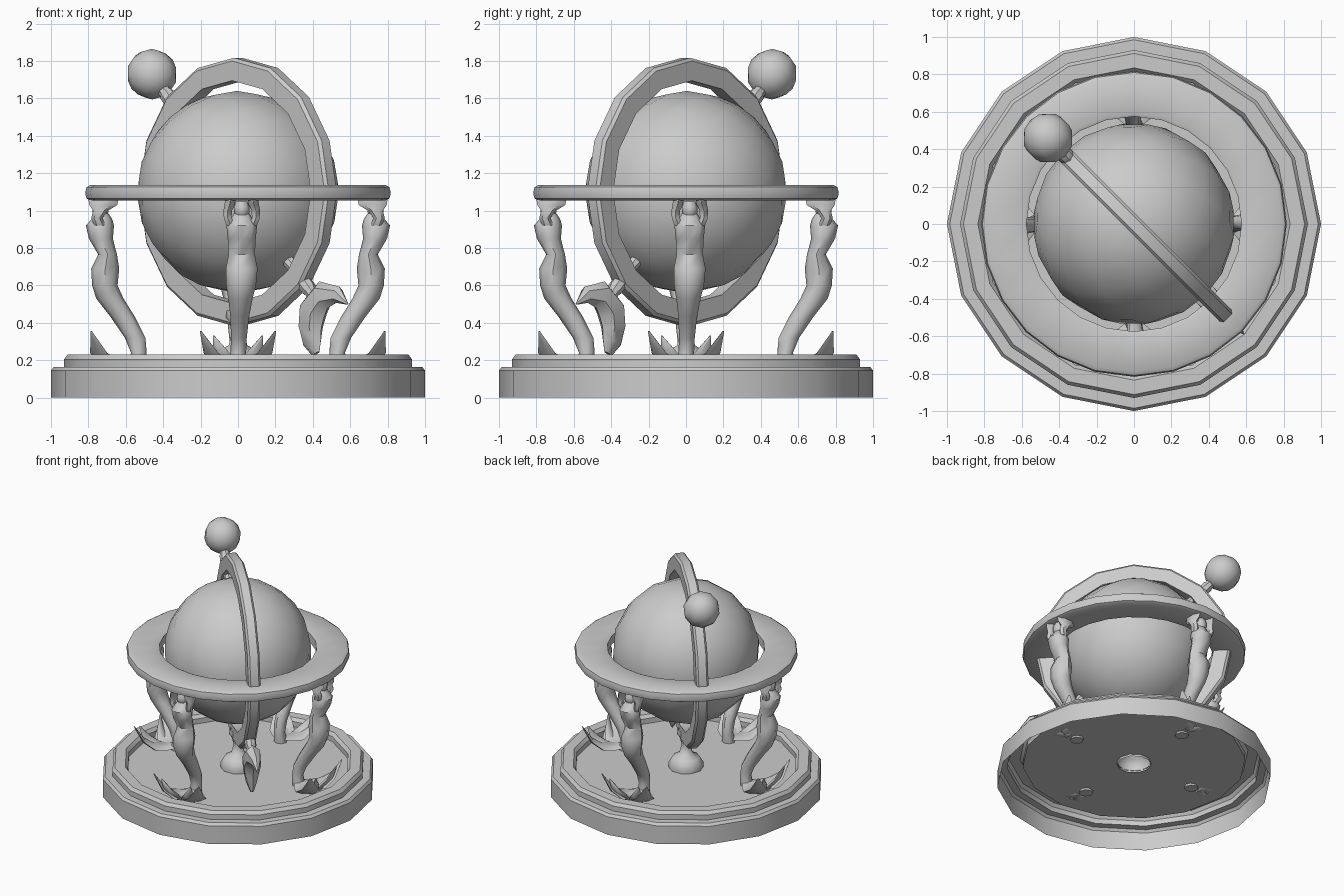
import bpy, bmesh
from math import sin, cos, pi, radians
from mathutils import Vector

if "Cube" in bpy.data.objects:
    bpy.data.objects.remove(bpy.data.objects["Cube"])

C = Vector((0, 0, 1.1))                      # globe centre
AXIS = Vector((-0.46, 0.46, 0.63)).normalized()
SIDE = Vector((1, -1, 0)).normalized()       # horizontal direction in the meridian plane
ACROSS = Vector((1, 1, 0)).normalized()      # normal of the meridian plane
UP = Vector((0, 0, 1))


def finish(name, bm, angle=35, loc=(0, 0, 0), axis=None):
    bmesh.ops.recalc_face_normals(bm, faces=bm.faces)
    me = bpy.data.meshes.new(name)
    bm.to_mesh(me)
    bm.free()
    ob = bpy.data.objects.new(name, me)
    bpy.context.collection.objects.link(ob)
    ob.location = loc
    if axis is not None:
        ob.rotation_euler = axis.to_track_quat('Z', 'Y').to_euler()
    bpy.ops.object.select_all(action='DESELECT')
    ob.select_set(True)
    bpy.context.view_layer.objects.active = ob
    bpy.ops.object.shade_smooth_by_angle(angle=radians(angle))
    return ob


def skin(bm, rings, wrap_rings=False, caps=True):
    vs = [[bm.verts.new(p) for p in r] for r in rings]
    m, n = len(vs), len(vs[0])
    for i in range(m if wrap_rings else m - 1):
        a, b = vs[i], vs[(i + 1) % m]
        for j in range(n):
            k = (j + 1) % n
            bm.faces.new((a[j], a[k], b[k], b[j]))
    if caps and not wrap_rings:
        bm.faces.new(vs[0])
        bm.faces.new(vs[-1])


def even(n):
    return [2 * pi * i / n for i in range(n)]


def lathe(name, profile, n, closed=False, caps=False, **kw):
    bm = bmesh.new()
    rings = [[(r * cos(a), r * sin(a), z) for a in even(n)] for r, z in profile]
    skin(bm, rings, wrap_rings=closed, caps=caps)
    return finish(name, bm, **kw)


def oval(c, u, v, n=8):
    return [Vector(c) + u * cos(a) + v * sin(a) for a in even(n)]


def ball(name, r, loc, seg, rings, axis=None):
    bm = bmesh.new()
    bmesh.ops.create_uvsphere(bm, u_segments=seg, v_segments=rings, radius=r)
    return finish(name, bm, 60, loc, axis)


# stepped base: sixteen-sided open shell with a sunken floor
lathe("base", [(1, 0), (1, .145), (.985, .165), (.93, .165), (.93, .205), (.912, .23),
               (.835, .23), (.815, .205), (.815, .165), (.12, .165)], 16)

# centre pillar under the meridian ring
lathe("pillar", [(.125, .15), (.13, .20), (.10, .25), (.05, .28), (.032, .35),
                 (.045, .40), (.065, .43), (.06, .47)], 10, angle=50)

# horizontal horizon ring
lathe("horizon_ring", [(.575, 1.06), (.575, 1.13), (.59, 1.137), (.79, 1.137), (.81, 1.125),
                       (.817, 1.095), (.81, 1.065), (.79, 1.055), (.59, 1.055)],
      24, closed=True, angle=40)

# globe, meridian ring and tilted axis
ball("globe", .54, C, 16, 12, AXIS)
lathe("meridian_ring", [(.595, -.045), (.595, .045), (.70, .045), (.717, .03),
                        (.717, -.03), (.70, -.045)],
      16, closed=True, loc=C, axis=ACROSS)
for nm, sgn, end in (("top_axle", 1, .84), ("bottom_axle", -1, .80)):
    lathe(nm, [(.035, .52), (.035, .55), (.03, .57), (.03, .69), (.042, .70),
               (.042, .75), (.035, .76), (.035, end)],
          8, caps=True, loc=C, axis=AXIS * sgn)
ball("finial_ball", .135, C + AXIS * .905, 10, 8, AXIS)

# crescent at the lower end of the axis: (side, z, half width, half thickness)
cres = [(.83, .50, .004, .004), (.755, .55, .045, .035), (.645, .55, .078, .06),
        (.57, .47, .09, .072), (.55, .38, .08, .06), (.56, .30, .07, .04),
        (.59, .235, .03, .012)]
pts = [SIDE * s + UP * z for s, z, _, _ in cres]
bm = bmesh.new()
loops = []
for i, (s, z, w, t) in enumerate(cres):
    d = (pts[min(i + 1, len(pts) - 1)] - pts[max(i - 1, 0)]).normalized()
    loops.append(oval(pts[i], d.cross(ACROSS) * w, ACROSS * t, 6))
skin(bm, loops)
finish("crescent", bm, 40)

# supporting figure, local x outwards: (x, z, half depth, half width)
X, Y = Vector((1, 0, 0)), Vector((0, 1, 0))
OFF = .02
body = [(.545, .15, .05, .05), (.53, .24, .042, .042), (.55, .32, .055, .042),
        (.615, .43, .065, .05), (.685, .53, .073, .065), (.712, .60, .068, .08),
        (.71, .69, .075, .085), (.697, .765, .05, .07), (.733, .85, .064, .075),
        (.738, .92, .075, .082), (.728, .955, .055, .06), (.728, .985, .035, .04)]


def figure_mesh():
    bm = bmesh.new()
    skin(bm, [oval((x, OFF * max(0, min(1, (z - .2) * 2)), z), X * d, Y * w)
              for x, z, d, w in body])
    # head
    skin(bm, [oval((.735, OFF, 1.005 + h), X * r, Y * r)
              for h, r in ((-.04, .025), (-.015, .042), (.015, .042), (.045, .03))])
    for s in (-1, 1):
        # raised arm with a hand under the ring
        arm = [(.738, .06, .92, .03, .025), (.755, .075, .96, .03, .024),
               (.735, .075, 1.0, .04, .026), (.72, .065, 1.03, .075, .032),
               (.72, .06, 1.06, .08, .032)]
        skin(bm, [oval((x, OFF + s * y, z), X * d, Y * w, 6) for x, y, z, d, w in arm])
        # tail fluke lobe curling up
        fluke = [(.55, .0, .19, .045, .03), (.62, .04, .18, .075, .022),
                 (.69, .09, .185, .095, .018), (.745, .145, .24, .06, .014),
                 (.785, .20, .355, .005, .004)]
        out = Vector((.75, -.65 * s, 0)).normalized()
        rise = Vector((-.5, -.5 * s, .7)).normalized()
        skin(bm, [oval((x, s * y, z), out * w, rise * t, 6) for x, y, z, w, t in fluke])
        # shorter inner lobe
        tip = [(.60, .0, .175, .05, .02), (.71, .05, .18, .06, .015),
               (.755, .09, .24, .045, .012), (.785, .13, .33, .004, .004)]
        skin(bm, [oval((x, s * y, z), Y * w, UP * t - X * t, 6) for x, y, z, w, t in tip])
    return bm


for nm, q in (("right", 0), ("back", 1), ("left", 2), ("front", 3)):
    ob = finish(nm + "_figure_leg", figure_mesh(), 50)
    ob.rotation_euler = (0, 0, q * pi / 2)
